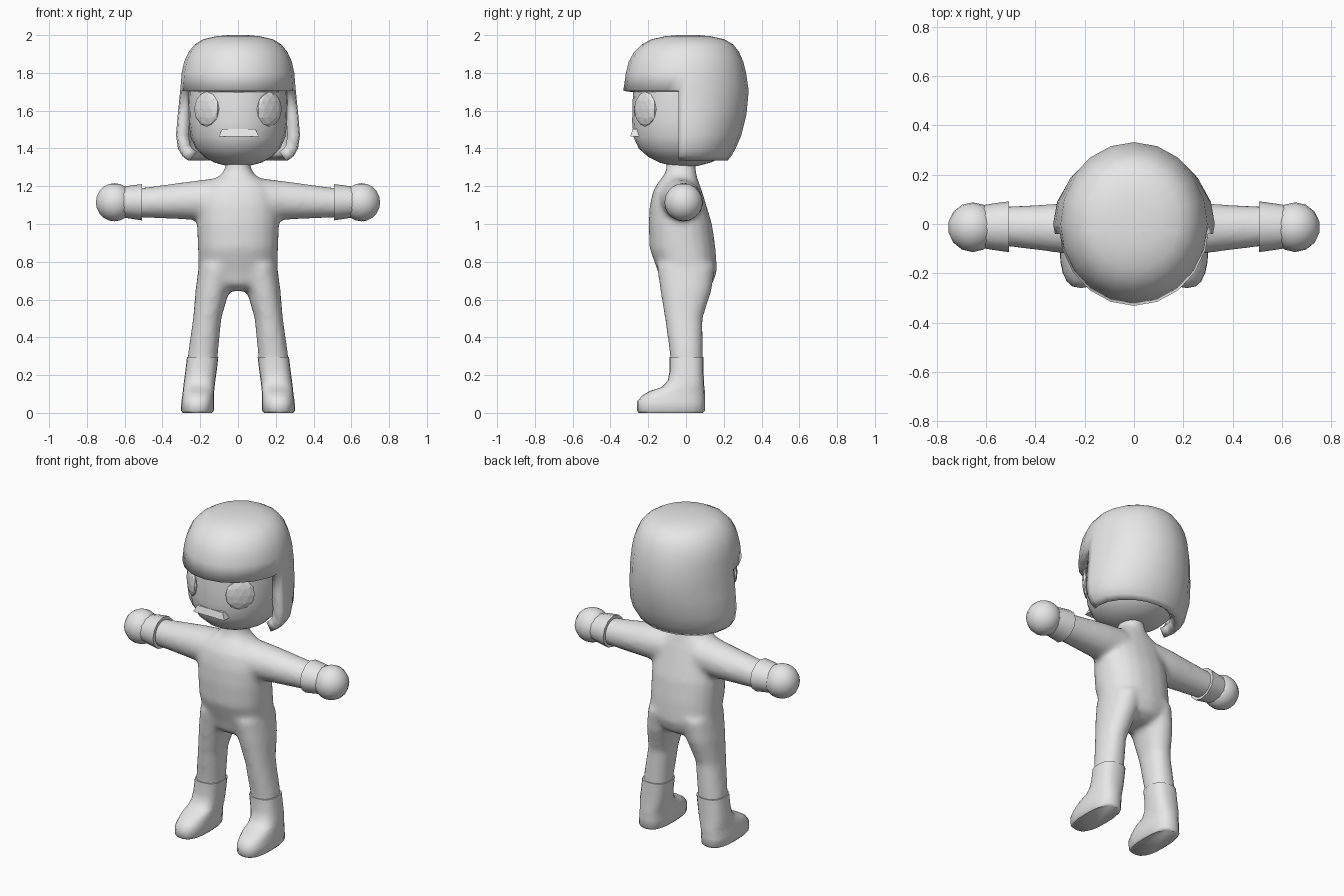
import bpy, bmesh, math
from mathutils import Matrix, Vector

if "Cube" in bpy.data.objects:
    bpy.data.objects.remove(bpy.data.objects["Cube"])

grey = bpy.data.materials.new("plain grey")
grey.diffuse_color = (0.8, 0.8, 0.8, 1)
grey.use_nodes = True
grey.node_tree.nodes["Principled BSDF"].inputs["Base Color"].default_value = grey.diffuse_color


def finish(bm, name, angle=40):
    """Turn a bmesh into a named object; angle 0 keeps it faceted."""
    bmesh.ops.recalc_face_normals(bm, faces=bm.faces[:])
    mesh = bpy.data.meshes.new(name)
    bm.to_mesh(mesh)
    bm.free()
    ob = bpy.data.objects.new(name, mesh)
    bpy.context.collection.objects.link(ob)
    mesh.materials.append(grey)
    if angle:
        bpy.ops.object.select_all(action='DESELECT')
        ob.select_set(True)
        bpy.context.view_layer.objects.active = ob
        bpy.ops.object.shade_smooth_by_angle(angle=math.radians(angle))
    return ob


def loft(bm, rings, seg=20, power=2.0, axis='z', side=1, cap=True):
    """Rings are (position, centre_a, centre_b, radius_a, radius_b).
    Axis z: a=x, b=y.  Axis x: a=y, b=z.  side=-1 mirrors in x."""
    loops = []
    for t, ca, cb, ra, rb in rings:
        loop = []
        for i in range(seg):
            u = 2 * math.pi * i / seg
            c, s = math.cos(u), math.sin(u)
            a = ca + ra * math.copysign(abs(c) ** (2 / power), c)
            b = cb + rb * math.copysign(abs(s) ** (2 / power), s)
            p = (a, b, t) if axis == 'z' else (t, a, b)
            loop.append(bm.verts.new((p[0] * side, p[1], p[2])))
        loops.append(loop)
    for lo, hi in zip(loops, loops[1:]):
        for i in range(seg):
            j = (i + 1) % seg
            bm.faces.new((lo[i], lo[j], hi[j], hi[i]))
    if cap:
        bm.faces.new(loops[0][::-1])
    bm.faces.new(loops[-1])


# Body: torso, arms and legs fused into one smooth skin
bm = bmesh.new()
loft(bm, [(0.645, 0, 0, 0.06, 0.08), (0.68, 0, 0.005, 0.15, 0.135),
          (0.75, 0, 0.007, 0.208, 0.157), (0.87, 0, -0.018, 0.213, 0.175),
          (1.0, 0, -0.03, 0.218, 0.168), (1.1, 0, -0.042, 0.213, 0.15),
          (1.18, 0, -0.045, 0.19, 0.128), (1.23, 0, -0.038, 0.14, 0.103),
          (1.26, 0, -0.03, 0.09, 0.085), (1.3, 0, -0.026, 0.065, 0.078),
          (1.37, 0, -0.026, 0.065, 0.078)], power=2.3)
for side in (1, -1):
    loft(bm, [(0.1, -0.035, 1.13, 0.12, 0.115), (0.24, -0.02, 1.125, 0.106, 0.103),
              (0.5, -0.01, 1.113, 0.083, 0.08), (0.57, -0.01, 1.113, 0.08, 0.076)],
         axis='x', side=side)
    loft(bm, [(0.2, 0.19, 0.003, 0.078, 0.086), (0.3, 0.187, 0.003, 0.08, 0.087),
              (0.5, 0.163, -0.012, 0.075, 0.1), (0.65, 0.135, 0, 0.09, 0.137),
              (0.78, 0.108, 0, 0.1, 0.155)], power=2.2, side=side)
body = finish(bm, "body")
mod = body.modifiers.new("fuse", 'REMESH')
mod.mode = 'VOXEL'
mod.voxel_size = 0.016
mod.use_smooth_shade = True
mod = body.modifiers.new("soften", 'SMOOTH')
mod.factor = 0.5
mod.iterations = 8

for side, label in ((1, "left"), (-1, "right")):
    # Boots: wide foot narrowing into a shaft
    bm = bmesh.new()
    loft(bm, [(0, 0.215, -0.08, 0.077, 0.17), (0.012, 0.215, -0.08, 0.087, 0.18),
              (0.06, 0.213, -0.08, 0.087, 0.18), (0.09, 0.211, -0.067, 0.084, 0.167),
              (0.115, 0.209, -0.047, 0.083, 0.147), (0.135, 0.207, -0.017, 0.083, 0.114),
              (0.17, 0.203, -0.001, 0.083, 0.096), (0.22, 0.196, 0.003, 0.083, 0.09),
              (0.295, 0.187, 0.003, 0.083, 0.09)], power=2.6, side=side)
    finish(bm, label + "_boot", 50)

    # Glove cuffs: flared towards the elbow
    bm = bmesh.new()
    loft(bm, [(0.507, -0.011, 1.115, 0.103, 0.096), (0.56, -0.011, 1.116, 0.096, 0.089),
              (0.61, -0.011, 1.116, 0.088, 0.081)], seg=12, axis='x', side=side)
    finish(bm, label + "_cuff")

    # Round hands
    bm = bmesh.new()
    bmesh.ops.create_uvsphere(bm, u_segments=14, v_segments=10, radius=0.101,
                              matrix=Matrix.Translation((0.654 * side, -0.013, 1.115)))
    finish(bm, label + "_hand", 60)

    # Faceted eyes lying on the curve of the face
    bm = bmesh.new()
    place = (Matrix.Translation((0.166 * side, -0.216, 1.608))
             @ Matrix.Rotation(math.radians(41 * side), 4, 'Z')
             @ Matrix.Diagonal((0.086, 0.024, 0.092, 1)))
    bmesh.ops.create_icosphere(bm, subdivisions=2, radius=1, matrix=place)
    finish(bm, label + "_eye", 0)

# Head: rounded chin rising inside the hair shell
bm = bmesh.new()
loft(bm, [(1.308, 0, -0.005, 0.06, 0.07), (1.325, 0, -0.005, 0.125, 0.135),
          (1.355, 0, -0.005, 0.18, 0.195), (1.4, 0, -0.005, 0.224, 0.245),
          (1.46, 0, -0.005, 0.25, 0.273), (1.54, 0, -0.005, 0.261, 0.28),
          (1.65, 0, -0.005, 0.265, 0.278), (1.8, 0, -0.005, 0.255, 0.265)], seg=24)
finish(bm, "head", 60)

# Mouth: bevelled bar
bm = bmesh.new()
bmesh.ops.create_cube(bm, size=1, matrix=Matrix.Translation((0.005, -0.27, 1.482))
                      @ Matrix.Diagonal((0.215, 0.05, 0.04, 1)))
for v in bm.verts:
    if v.co.z > 1.48:
        v.co.x *= 0.82
        v.co.y += 0.012
    if v.co.y > -0.27:
        v.co.y += 0.03
finish(bm, "mouth", 0)

# Hair shell: dome with the face opening cut away below the fringe
bm = bmesh.new()
loft(bm, [(1.335, 0, 0, 0.262, 0.22), (1.36, 0, 0, 0.295, 0.24),
          (1.4, 0, 0, 0.318, 0.263), (1.47, 0, 0, 0.328, 0.293),
          (1.58, 0, 0, 0.319, 0.32), (1.705, 0, 0, 0.306, 0.332),
          (1.8, 0, 0, 0.298, 0.318), (1.86, 0, 0, 0.285, 0.303),
          (1.91, 0, 0.003, 0.262, 0.278), (1.95, 0, 0.008, 0.23, 0.243),
          (1.978, 0, 0.01, 0.185, 0.193), (1.994, 0, 0.01, 0.115, 0.12),
          (2.0, 0, 0.01, 0.05, 0.055)], seg=20, cap=False)
front = -0.04
bmesh.ops.bisect_plane(bm, geom=bm.verts[:] + bm.edges[:] + bm.faces[:],
                       plane_co=Vector((0, front, 0)), plane_no=Vector((0, 1, 0)))
opening = [f for f in bm.faces
           if f.calc_center_median().z < 1.705 and f.calc_center_median().y < front]
bmesh.ops.delete(bm, geom=opening, context='FACES')
hair = finish(bm, "hair_shell", 60)
mod = hair.modifiers.new("thickness", 'SOLIDIFY')
mod.thickness = 0.06
mod.offset = -1
